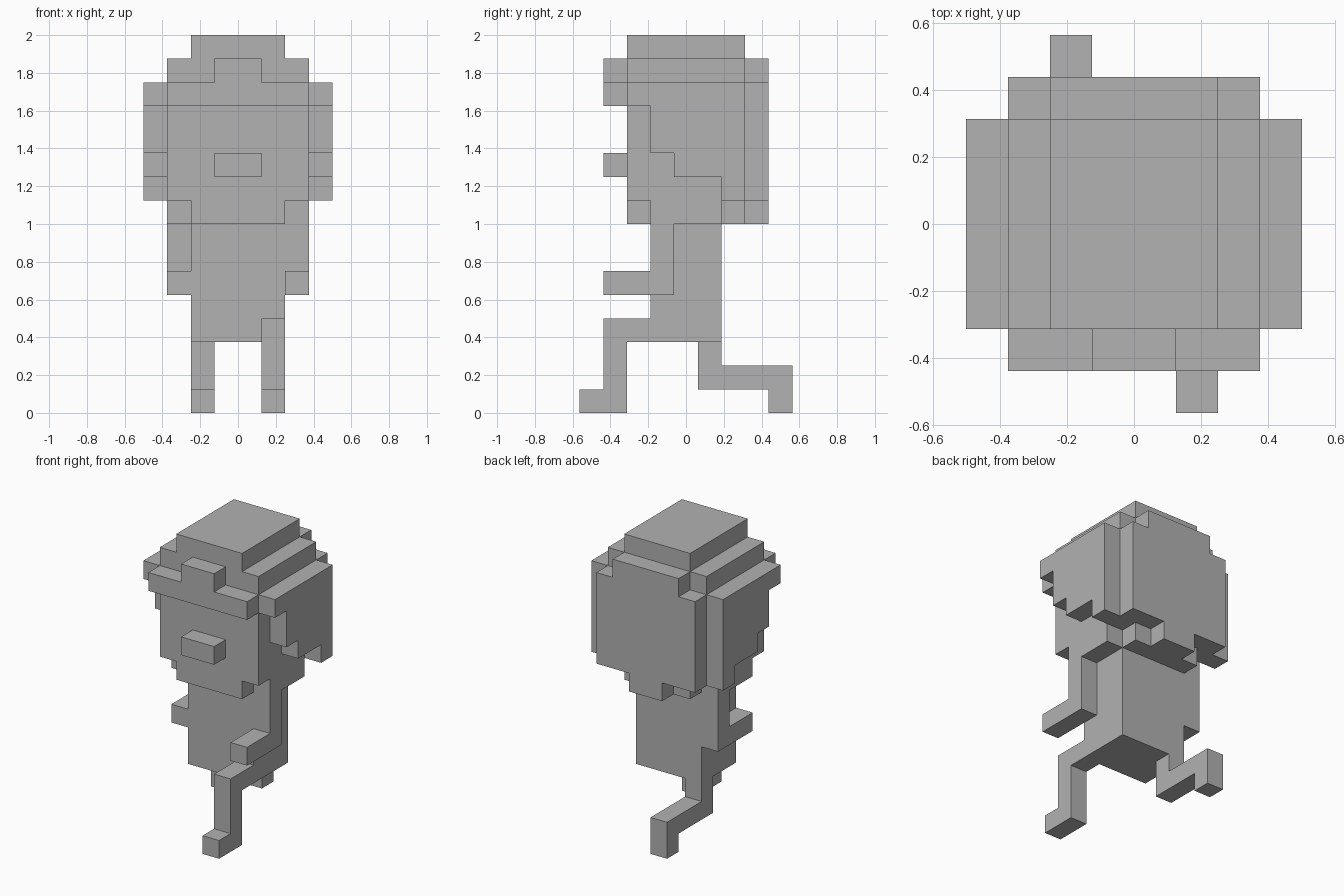
import bpy, bmesh
from mathutils import Vector

cube = bpy.data.objects.get("Cube")
if cube:
    bpy.data.objects.remove(cube, do_unlink=True)

U = 0.125                                # size of one block
ORIGIN = Vector((0, -4.5, 0))            # depth is counted from the front toe

grey = bpy.data.materials.new("light_grey")
grey.use_nodes = True
COLOUR = (0.445, 0.445, 0.445, 1)
grey.diffuse_color = COLOUR
grey.node_tree.nodes["Principled BSDF"].inputs["Base Color"].default_value = COLOUR


def prism(name, axis, profile, start, end):
    """Extrude a block-unit outline along an axis (0 = x, 1 = y, 2 = z)."""
    bm = bmesh.new()
    verts = []
    for a, b in profile:
        co = [a, b]
        co.insert(axis, start)
        verts.append(bm.verts.new((Vector(co) + ORIGIN) * U))
    face = bm.faces.new(verts)
    moved = bmesh.ops.extrude_face_region(bm, geom=[face], use_keep_orig=True)["geom"]
    offset = Vector((0, 0, 0))
    offset[axis] = (end - start) * U
    bmesh.ops.translate(bm, vec=offset,
                        verts=[g for g in moved if isinstance(g, bmesh.types.BMVert)])
    bmesh.ops.recalc_face_normals(bm, faces=bm.faces)
    mesh = bpy.data.meshes.new(name)
    bm.to_mesh(mesh)
    bm.free()
    mesh.materials.append(grey)
    obj = bpy.data.objects.new(name, mesh)
    bpy.context.collection.objects.link(obj)
    return obj


def box(name, half_width, y0, y1, z0, z1):
    w = half_width
    return prism(name, 2, [(-w, y0), (w, y0), (w, y1), (-w, y1)], z0, z1)


def mirrored(half):
    """Close a right-hand outline with its reflection."""
    return half + [(-a, b) for a, b in reversed(half)]


# Head: main block, stepped jaw and nose
box("head", 3, 2, 7, 9, 15)
prism("jaw", 2, mirrored([(2, 2), (2, 3), (3, 3), (3, 6), (2, 6), (2, 7)]), 8, 9)
box("nose", 1, 1, 2, 10, 11)

# Cap and hair
box("cap_crown", 2, 2, 7, 15, 16)
prism("cap_brim", 1, mirrored([(3, 13), (3, 14), (1, 14), (1, 15)]), 1, 2)
prism("back_hair", 1, mirrored([(1, 8), (1, 9), (3, 9), (3, 14), (2, 14), (2, 15)]), 7, 8)
side_lock = [(7, 9), (7, 14), (2, 14), (2, 13), (3, 13), (3, 11),
             (4, 11), (4, 10), (6, 10), (6, 9)]
prism("left_side_hair", 0, side_lock, 3, 4)
prism("right_side_hair", 0, side_lock, -4, -3)

# Torso
box("torso", 2, 3, 6, 3, 8)

# Arms, bent at the elbow: left swings forward, right swings back
def arm(name, back, hand, x0, x1):
    elbow = back - 1
    prism(name, 0, [(back, 8), (back, 5), (hand, 5), (hand, 6), (elbow, 6), (elbow, 8)], x0, x1)

arm("left_arm", 4, 1, 2, 3)
arm("right_arm", 6, 3, -3, -2)

# Legs in a running stride
prism("left_leg", 0, [(3, 4), (1, 4), (1, 1), (0, 1), (0, 0), (2, 0), (2, 3), (3, 3)], 1, 2)
prism("right_leg", 0, [(5, 3), (5, 1), (8, 1), (8, 0), (9, 0), (9, 2), (6, 2), (6, 3)], -2, -1)
